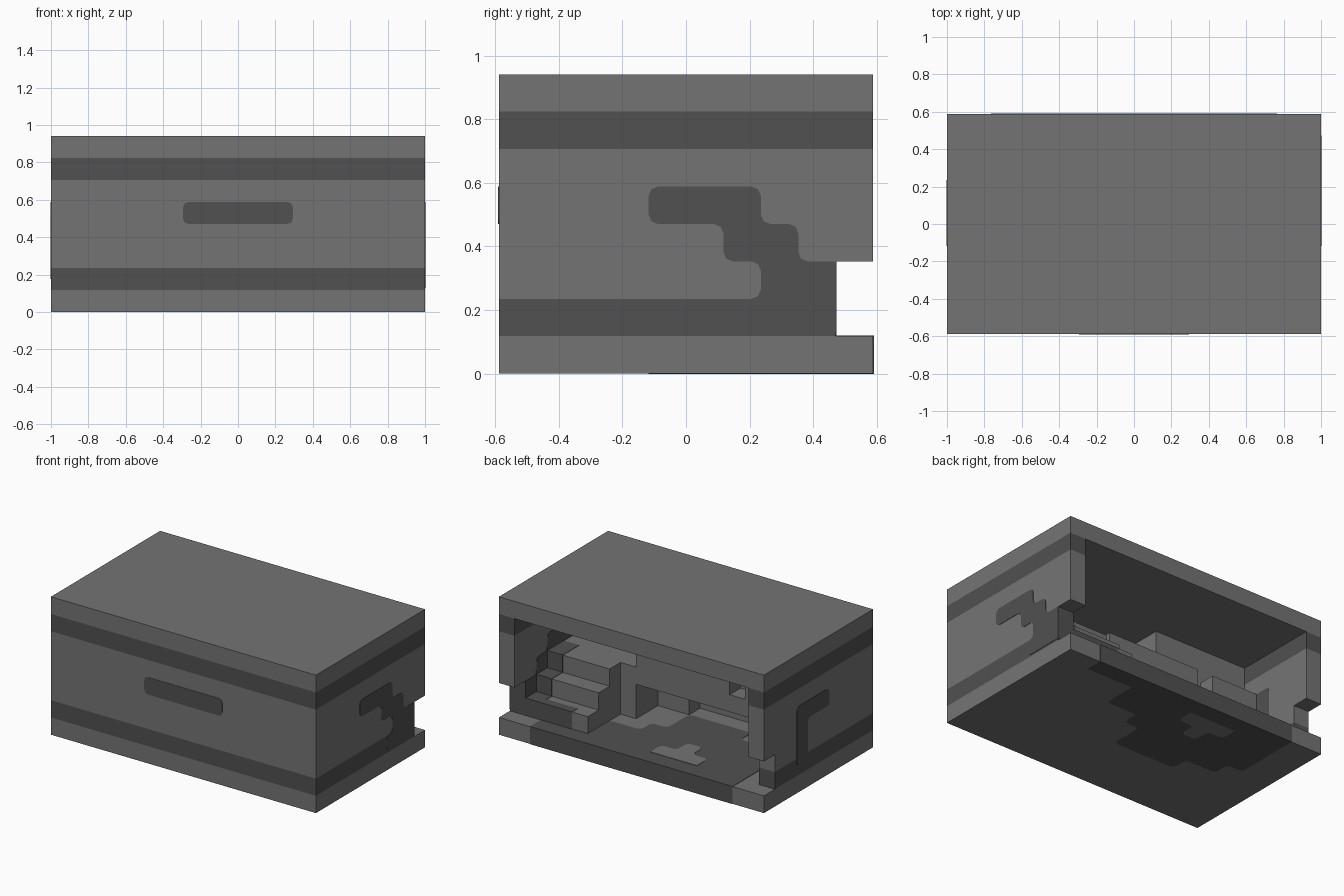
import bpy, bmesh
from mathutils import Vector

cube = bpy.data.objects.get("Cube")
if cube:
    bpy.data.objects.remove(cube, do_unlink=True)

U = 2 / 17      # one block
EPS = 0.02      # inlay overlap, in blocks


def material(name, value):
    mat = bpy.data.materials.new(name)
    mat.use_nodes = True
    color = (value, value, value, 1)
    mat.diffuse_color = color
    mat.node_tree.nodes["Principled BSDF"].inputs["Base Color"].default_value = color
    return mat


LIGHT = material("light grey", 0.175)
DARK = material("dark grey", 0.082)


def place(axis, a, b, c):
    """Block units to world: c runs along the axis, a and b across it."""
    x, y, z = {"x": (c, a, b), "y": (a, c, b), "z": (a, b, c)}[axis]
    return Vector(((x - 8.5) * U, (y - 5) * U, z * U))


def extrude(name, points, axis, low, high, mat=LIGHT, chamfer=False, banded=False):
    """Extrude an outline; optionally cut its corners or paint the two dark bands."""
    bm = bmesh.new()
    verts = [bm.verts.new(place(axis, a, b, low)) for a, b in points]
    if chamfer:
        inner = [v for v in verts if v.co.y < 3.99 * U]
        bmesh.ops.bevel(bm, geom=inner + [bm.faces.new(verts)], offset=0.25 * U,
                        segments=2, profile=0.5, affect="VERTICES")
    else:
        bm.faces.new(verts)
    base = list(bm.faces)
    top = bmesh.ops.extrude_face_region(bm, geom=base)["geom"]
    shift = place(axis, 0, 0, high) - place(axis, 0, 0, low)
    bmesh.ops.translate(bm, vec=shift, verts=[g for g in top if isinstance(g, bmesh.types.BMVert)])
    if banded:
        for level in (2, 6):
            bmesh.ops.bisect_plane(bm, geom=bm.verts[:] + bm.edges[:] + bm.faces[:],
                                   plane_co=(0, 0, level * U), plane_no=(0, 0, 1))
        for f in bm.faces:
            z = f.calc_center_median().z / U
            f.material_index = int(z < 2 or z > 6)
    bmesh.ops.recalc_face_normals(bm, faces=bm.faces[:])
    mesh = bpy.data.meshes.new(name)
    bm.to_mesh(mesh)
    bm.free()
    mesh.materials.append(mat)
    if banded:
        mesh.materials.append(DARK)
    obj = bpy.data.objects.new(name, mesh)
    bpy.context.collection.objects.link(obj)
    return obj


def box(name, x, y, z, mat=LIGHT, banded=False):
    outline = [(x[0], y[0]), (x[1], y[0]), (x[1], y[1]), (x[0], y[1])]
    return extrude(name, outline, "z", *z, mat, banded=banded)


# Shell: floor, roof, front wall and the two notched side walls
box("floor", (0, 17), (0, 10), (0, 1))
box("roof", (0, 17), (0, 10), (7, 8))
box("front_wall", (0, 17), (0, 1), (1, 7), banded=True)
side = [(1, 1), (9, 1), (9, 3), (10, 3), (10, 7), (1, 7)]
extrude("left_wall", side, "x", 16, 17, banded=True)
extrude("right_wall", side, "x", 0, 1, banded=True)

# Dark inlays through the walls
extrude("front_inlay", [(6, 4), (11, 4), (11, 5), (6, 5)], "y", -EPS, 1 + EPS, DARK, True)
extrude("left_inlay", [(7, 1.1), (9 + EPS, 1.1), (9 + EPS, 3), (8, 3), (8, 4), (7, 4), (7, 5),
                       (4, 5), (4, 4), (6, 4), (6, 3), (7, 3), (7, 2), (6.5, 2), (6.5, 1.1)],
        "x", 16 - EPS, 17 + EPS, DARK, True)
extrude("right_inlay", [(6, 1.5), (7, 1.5), (7, 5), (4, 5), (4, 4), (6, 4)],
        "x", -EPS, 1 + EPS, DARK, True)

# Floor paving with a light island
extrude("floor_paving", [(15, 10 + EPS), (2, 10 + EPS), (2, 6), (3, 6), (3, 5), (5, 5), (5, 4),
                         (9, 4), (9, 6), (10, 6), (10, 7), (12, 7), (12, 9), (15, 9)],
        "z", -EPS / 4, 1 + EPS, DARK, True)
extrude("paving_island", [(5, 8), (6, 8), (6, 7), (7, 7), (7, 8), (8, 8), (8, 9), (5, 9)],
        "z", -EPS / 2, 1 + 2 * EPS, LIGHT, True)

# Staircase rising from the open back, with darker edge blocks
steps = [(9, 1), (9, 2), (8, 2), (8, 3), (7, 3), (7, 4), (5.5, 4), (5.5, 1)]
extrude("staircase", steps, "x", 12, 16)
edge = [(y + EPS, z + EPS) for y, z in steps]
extrude("stair_edge", edge, "x", 15, 16, DARK)
box("first_step_trim", (13, 15), (8.5, 9 + EPS), (1, 2 + EPS), DARK)

# Upper storey: slab, balcony rail with a gap, and the room behind it
box("upper_floor", (1, 16), (1, 6), (3, 4))
box("balcony_rail_long", (5, 11), (5, 6), (4, 5))
box("balcony_rail_short", (1, 4), (5, 6), (4, 5))
box("upper_room", (1, 7), (1, 5), (4, 7))

# Ground storey: post wall and stepped back rooms
box("post_wall", (11, 12), (4, 6), (1, 3))
box("middle_room", (9, 12), (1, 4), (1, 3))
box("side_room", (1, 9), (1, 3), (1, 3))
